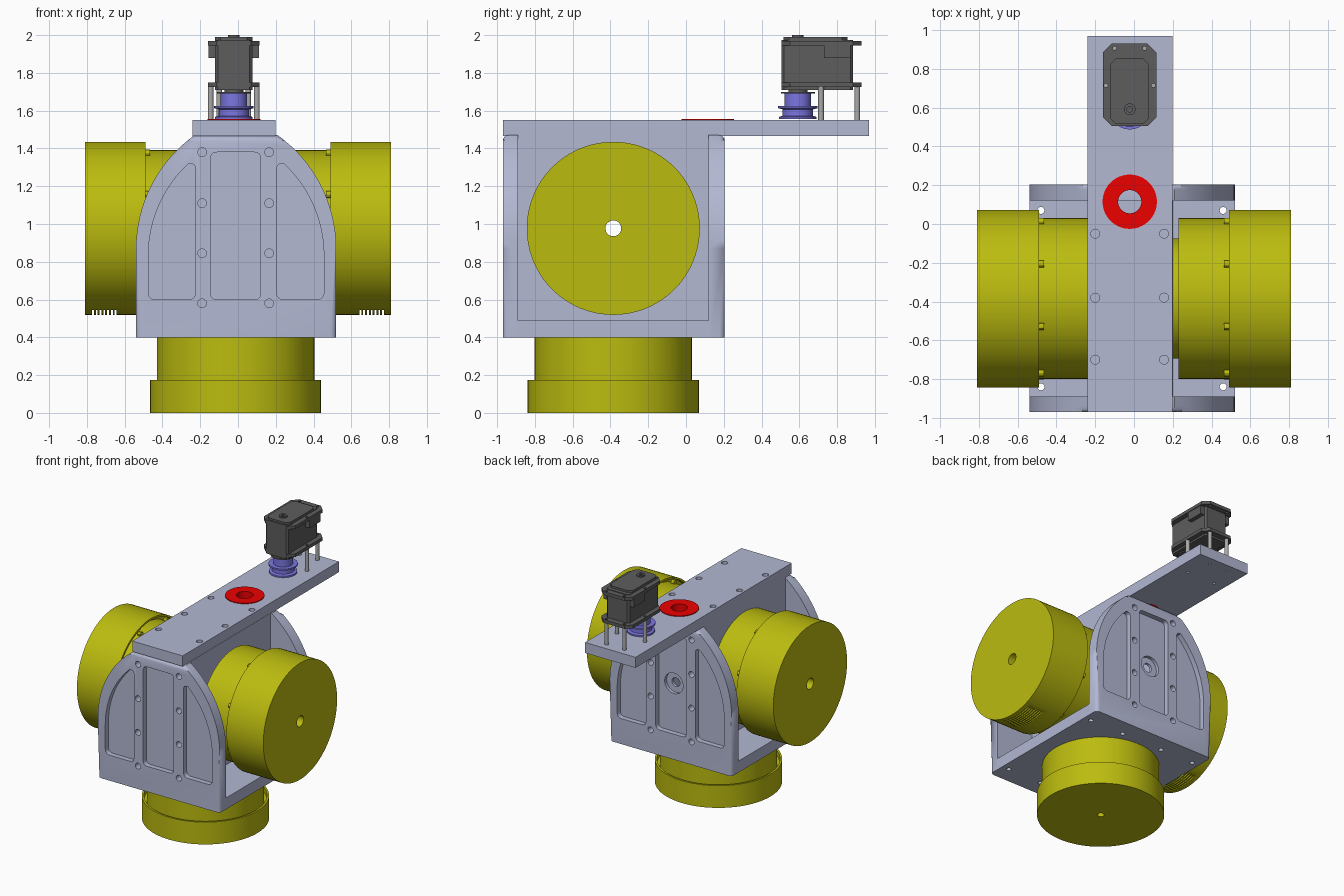
import bpy, bmesh
from math import sin, cos, pi, asin, sqrt, radians

if "Cube" in bpy.data.objects:
    bpy.data.objects.remove(bpy.data.objects["Cube"])

COLORS = {
    "body": (0.45, 0.48, 0.65, 1), "yellow": (0.5, 0.5, 0.005, 1), "red": (0.85, 0, 0, 1),
    "violet": (0.2, 0.18, 0.75, 1), "dark": (0.11, 0.11, 0.11, 1), "steel": (0.4, 0.4, 0.4, 1)}
MATS = {}
for key, col in COLORS.items():
    MATS[key] = bpy.data.materials.new(key)
    MATS[key].diffuse_color = col


def finish(bm, name, mat):
    bmesh.ops.remove_doubles(bm, verts=bm.verts, dist=1e-5)
    bmesh.ops.recalc_face_normals(bm, faces=bm.faces)
    me = bpy.data.meshes.new(name)
    bm.to_mesh(me)
    bm.free()
    ob = bpy.data.objects.new(name, me)
    bpy.context.collection.objects.link(ob)
    me.materials.append(MATS[mat])
    return ob


def prism(name, pts, d0, d1, axis, mat="body", bevel=0):
    """Extrude a 2D outline from d0 to d1; bevel rounds the d1 rim above the base."""
    bm = bmesh.new()
    def put(a, b, d):
        return bm.verts.new((a, d, b) if axis == "Y" else (a, b, d))
    lo = [put(a, b, d0) for a, b in pts]
    hi = [put(a, b, d1) for a, b in pts]
    bm.faces.new(lo)
    top = bm.faces.new(hi)
    n = len(pts)
    for i in range(n):
        j = (i + 1) % n
        bm.faces.new((lo[i], lo[j], hi[j], hi[i]))
    if bevel:
        base = min(b for a, b in pts)
        rim = [e for e in top.edges if max(v.co.z for v in e.verts) > base + 1e-4]
        bmesh.ops.bevel(bm, geom=rim, offset=bevel, segments=4, profile=0.5, affect="EDGES")
    return finish(bm, name, mat)


def box(name, x0, x1, y0, y1, z0, z1, mat="body"):
    return prism(name, [(x0, y0), (x1, y0), (x1, y1), (x0, y1)], z0, z1, "Z", mat)


def lathe(name, prof, c, axis="Z", mat="body", n=64, s=1):
    """Spin a closed (radius, height) profile about an axis through c."""
    bm = bmesh.new()
    rings = []
    for i in range(n):
        u, v = cos(2 * pi * i / n), sin(2 * pi * i / n)
        ring = []
        for r, h in prof:
            p = {"X": (h * s, r * u, r * v), "Y": (r * u, h * s, r * v), "Z": (r * u, r * v, h * s)}[axis]
            ring.append(bm.verts.new([p[k] + c[k] for k in range(3)]))
        rings.append(ring)
    m = len(prof)
    for i in range(n):
        a, b = rings[i], rings[(i + 1) % n]
        for k in range(m):
            l = (k + 1) % m
            if prof[k][0] or prof[l][0]:
                bm.faces.new((a[k], a[l], b[l], b[k]))
    return finish(bm, name, mat)


def rod(name, c, r, h, axis="Z", mat="body", n=24):
    return lathe(name, [(0, 0), (r, 0), (r, h), (0, h)], c, axis, mat, n)


def cut(ob, cutters):
    bpy.context.view_layer.objects.active = ob
    for cu in cutters:
        mod = ob.modifiers.new("cut", "BOOLEAN")
        mod.operation, mod.solver, mod.object = "DIFFERENCE", "EXACT", cu
        bpy.ops.object.modifier_apply(modifier=mod.name)
        bpy.data.objects.remove(cu)


def rounded(pts):
    """Fillet the corners of (a, b, radius) points."""
    out = []
    for i, (x, y, r) in enumerate(pts):
        if not r:
            out.append((x, y))
            continue
        ends = []
        for q in (pts[i - 1], pts[(i + 1) % len(pts)]):
            d = sqrt((q[0] - x) ** 2 + (q[1] - y) ** 2)
            ends.append((x + (q[0] - x) * r / d, y + (q[1] - y) * r / d))
        for k in range(7):
            t = k / 6
            out.append(tuple((1 - t) ** 2 * ends[0][j] + 2 * t * (1 - t) * (x, y)[j] + t * t * ends[1][j] for j in (0, 1)))
    return out


# Arched end plates with pockets and bolt holes
CX, CY, CZ = -0.01, -0.385, 0.977
R, HW = 0.7356, 0.53
a_top = asin(0.6 / R)
right = [(HW - R + R * cos(a_top * i / 16), 0.87 + R * sin(a_top * i / 16)) for i in range(17)]
half = [(HW, 0.4)] + right
arch = [(CX + x, z) for x, z in half] + [(CX - x, z) for x, z in reversed(half)]
r2 = R - 0.065
a2 = asin(0.49 / r2)
curve = [(HW - R + r2 * cos(a2 * i / 12), 0.83 + r2 * sin(a2 * i / 12), 0) for i in range(13)]
side_pocket = [(0.215, 0.6, 0.04), (0.465, 0.6, 0.04)] + curve + [(0.215, 1.32, 0.03)]
side_pocket = [p for p in side_pocket if p[2] or p[0] > 0.25]
mid_pocket = [(-0.135, 0.6, 0.035), (0.13, 0.6, 0.035), (0.13, 1.38, 0.035), (-0.135, 1.38, 0.035)]
for name, inner, outer in (("front_plate", -0.89, -0.97), ("back_plate", 0.12, 0.205)):
    plate = prism(name, arch, inner, outer, "Y", bevel=0.03)
    d = 1 if outer > 0 else -1
    floor, out = outer - 0.04 * d, outer + 0.05 * d
    cutters = [prism("cutter", [(CX + x, z) for x, z in rounded(mid_pocket)], floor, out, "Y")]
    for m in (1, -1):
        cutters.append(prism("cutter", [(CX + m * x, z) for x, z in rounded(side_pocket)], floor, out, "Y"))
    for x in (-0.19, 0.165):
        for z in (0.58, 0.845, 1.11, 1.38):
            cutters.append(rod("cutter", (x, min(inner, outer) - 0.05, z), 0.023, 0.2, "Y"))
    if d > 0:
        cutters += [rod("cutter", (CX, 0.14, CZ), 0.08, 0.1, "Y", n=48), rod("cutter", (CX, 0.1, CZ), 0.035, 0.1, "Y")]
    cut(plate, cutters)

# Base plate
base = box("base_plate", -0.54, 0.52, -0.89, 0.12, 0.4, 0.49)
cut(base, [rod("cutter", (x, y, 0.35), 0.018, 0.2) for x in (-0.48, -0.19, 0.165, 0.46) for y in (-0.84, 0.07)])

# Inner walls that carry the side motors
for name, x in (("left_wall", -0.24), ("right_wall", 0.12)):
    wall = box(name, x, x + 0.08, -0.89, 0.12, 0.49, 1.47)
    cut(wall, [rod("cutter", (x - 0.05, CY, CZ), 0.042, 0.2, "X", n=32)])

# Top beam with bolt holes, bushing bore and standoff screw holes
posts = [(-0.145, 0.715), (0.1, 0.715), (-0.1, 0.907), (0.055, 0.907)]
beam = box("top_beam", -0.24, 0.198, -0.97, 0.97, 1.467, 1.55)
cut(beam, [rod("cutter", (x, y, 1.4), 0.023, 0.2) for x in (-0.2, 0.155) for y in (-0.05, -0.38, -0.7)]
    + [rod("cutter", (-0.022, 0.115, 1.4), 0.09, 0.2, n=48)]
    + [rod("cutter", (x, y, 1.43), 0.01, 0.08, n=16) for x, y in posts])
lathe("bushing", [(0.06, -0.08), (0.09, -0.08), (0.09, 0), (0.14, 0), (0.14, 0.006), (0.06, 0.006)],
      (-0.022, 0.115, 1.55), mat="red")


# Motors: outer cup, recessed rim gap, narrower stator
def motor(name, c, axis, s, big, small, h1, h2, hole, tail=()):
    prof = [(hole, 0), (big, 0), (big, h1), (big - 0.015, h1), (big - 0.015, h1 - 0.04), (small, h1 - 0.04), (small, h2)]
    prof += list(tail)
    prof.append((hole, prof[-1][1]))
    return lathe(name, prof, c, axis, "yellow", 96, s)


motor("bottom_motor", (-0.013, CY, 0), "Z", 1, 0.453, 0.417, 0.175, 0.4, 0.025)
for name, s in (("right_motor", 1), ("left_motor", -1)):
    tail = [(0.31, 0.58), (0.31, 0.61)] if s > 0 else []
    ob = motor(name, (0.81 * s, CY, CZ), "X", -s, 0.458, 0.415, 0.32, 0.58 if s > 0 else 0.57, 0.042, tail)
    # cooling slots under the cup
    slots = []
    for i in range(7):
        x = s * (0.648 + i * 0.02)
        slots.append(box("cutter", x - 0.005, x + 0.005, CY - 0.25, CY + 0.25, 0.45, 0.546))
    cut(ob, slots)
    # clip studs around the stator
    for i in range(8):
        a = radians(20 + 45 * i)
        rod(name + "_stud", (0.465 * s, CY + 0.424 * cos(a), CZ + 0.424 * sin(a)), 0.018, 0.027 * s, "X", "yellow", 12)

# Drive pulley and output horn
PX, PY = -0.022, 0.592
lathe("pulley", [(0, 1.555), (0.1, 1.555), (0.1, 1.567), (0.08, 1.573), (0.08, 1.607), (0.104, 1.613), (0.104, 1.625),
                 (0.07, 1.625), (0.07, 1.69), (0, 1.69)], (PX, PY, 0), mat="violet")
lathe("servo_horn", [(0, 1.69), (0.09, 1.69), (0.09, 1.7), (0.05, 1.7), (0.05, 1.715), (0, 1.715)], (PX, PY, 0), mat="dark")


# Servo case, flanges and cap
def chamfered(x0, x1, y0, y1, c):
    return [(x0 + c, y0), (x1 - c, y0), (x1, y0 + c), (x1, y1 - c), (x1 - c, y1), (x0 + c, y1), (x0, y1 - c), (x0, y0 + c)]


prism("servo_case", chamfered(-0.122, 0.077, 0.505, 0.885, 0.015), 1.71, 1.975, "Z", "dark")
prism("servo_cap", chamfered(-0.122, 0.077, 0.515, 0.855, 0.03), 1.97, 1.99, "Z", "dark")
lathe("servo_cap_ring", [(0.014, 1.985), (0.03, 1.985), (0.03, 2.0), (0.014, 2.0)], (PX, PY, 0), mat="dark", n=32)
for name, z0, z1 in (("lower_flange", 1.725, 1.75), ("upper_flange", 1.945, 1.97)):
    fl = prism(name, chamfered(-0.16, 0.115, 0.505, 0.93, 0.045), z0, z1, "Z", "dark")
    cut(fl, [rod("cutter", (x, y, z0 - 0.05), 0.01, 0.15, n=16) for x, y in posts])
for x in (-0.135, 0.09):
    box("servo_side_rib", x - 0.02, x + 0.02, 0.73, 0.87, 1.88, 1.95, "dark")

# Standoff posts under the servo
for x, y in posts:
    rod("standoff", (x, y, 1.55), 0.015, 0.18, "Z", "steel", 20)

# Smooth shading with sharp edges kept
bpy.ops.object.select_all(action="DESELECT")
for ob in bpy.context.scene.objects:
    ob.select_set(True)
bpy.context.view_layer.objects.active = beam
bpy.ops.object.shade_smooth_by_angle(angle=radians(30))

for m in bpy.data.materials:
    if m.users and not m.is_grease_pencil:
        m.use_nodes = True
        m.node_tree.nodes["Principled BSDF"].inputs["Base Color"].default_value = m.diffuse_color
